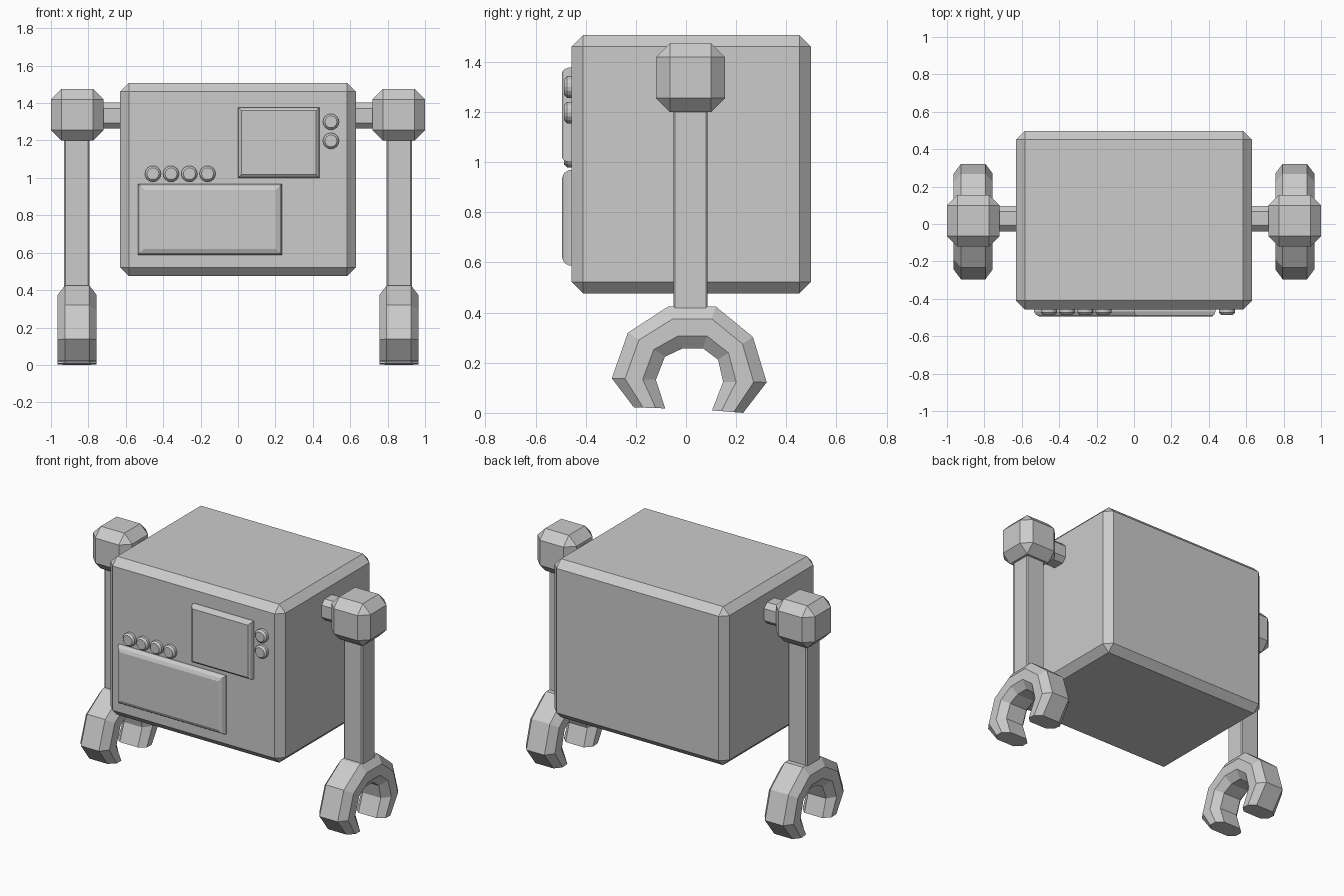
import bpy, bmesh, math
from mathutils import Vector

if "Cube" in bpy.data.objects:
    bpy.data.objects.remove(bpy.data.objects["Cube"])


def make_object(name, bm, mirror=False):
    bmesh.ops.recalc_face_normals(bm, faces=bm.faces)
    mesh = bpy.data.meshes.new(name)
    bm.to_mesh(mesh)
    bm.free()
    ob = bpy.data.objects.new(name, mesh)
    bpy.context.collection.objects.link(ob)
    if mirror:
        ob.modifiers.new("Mirror", "MIRROR").use_mirror_merge = False
    return ob


def box(name, lo, hi, chamfer, mirror=False, axis=None):
    """Box between two corners; axis limits the chamfer to edges along it."""
    bm = bmesh.new()
    bmesh.ops.create_cube(bm, size=1)
    for v in bm.verts:
        v.co = Vector([lo[i] + (v.co[i] + 0.5) * (hi[i] - lo[i]) for i in range(3)])
    edges = [e for e in bm.edges if axis is None
             or abs(e.verts[0].co[axis] - e.verts[1].co[axis]) > 1e-4]
    bmesh.ops.bevel(bm, geom=edges, offset=chamfer, segments=1,
                    affect='EDGES', profile=0.5)
    return make_object(name, bm, mirror)


def loft(name, rings, mirror=False):
    """Closed skin through equal-sized rings of points."""
    bm = bmesh.new()
    loops = [[bm.verts.new(p) for p in ring] for ring in rings]
    n = len(loops[0])
    for a, b in zip(loops, loops[1:]):
        for i in range(n):
            j = (i + 1) % n
            bm.faces.new((a[i], a[j], b[j], b[i]))
    bm.faces.new(loops[0])
    bm.faces.new(loops[-1])
    return make_object(name, bm, mirror)


FRONT = -0.456


def panel(name, x0, x1, z0, z1, inset):
    rings = []
    for d, y in ((0, FRONT + 0.02), (0, FRONT - 0.012),
                 (inset * 0.35, FRONT - 0.03), (inset, FRONT - 0.039)):
        rings.append([(x0 + d, y, z0 + d), (x1 - d, y, z0 + d),
                      (x1 - d, y, z1 - d), (x0 + d, y, z1 - d)])
    return loft(name, rings)


def button(name, x, z):
    rings = []
    for r, y in ((0.043, FRONT + 0.02), (0.043, FRONT - 0.018), (0.032, FRONT - 0.03)):
        rings.append([(x + r * math.cos(k * math.tau / 16), y,
                       z + r * math.sin(k * math.tau / 16)) for k in range(16)])
    return loft(name, rings)


# Body
box("body", (-0.63, FRONT, 0.476), (0.63, 0.498, 1.508), 0.046)

# Front panels and buttons
panel("upper_panel", 0.0, 0.435, 1.0, 1.377, 0.018)
panel("lower_panel", -0.535, 0.235, 0.588, 0.968, 0.032)
for i, x in enumerate((-0.455, -0.358, -0.26, -0.163)):
    button(f"row_button_{i + 1}", x, 1.022)
for i, z in enumerate((1.30, 1.198)):
    button(f"side_button_{i + 1}", 0.497, z)

# Arms, mirrored to both sides
box("shoulder_axles", (0.60, -0.039, 1.264), (0.74, 0.096, 1.402), 0.03, True, axis=0)
box("shoulders", (0.718, -0.12, 1.20), (1.0, 0.156, 1.475), 0.056, True)
box("arms", (0.795, -0.05, 0.38), (0.93, 0.086, 1.24), 0.007, True, axis=2)

# Claws: octagonal section swept between outer and inner outlines (y, z)
outer = [(-0.208, 0.022), (-0.296, 0.138), (-0.232, 0.32), (-0.07, 0.425),
         (0.118, 0.425), (0.267, 0.303), (0.322, 0.122), (0.228, 0.0)]
inner = [(-0.083, 0.018), (-0.12, 0.132), (-0.084, 0.224), (-0.014, 0.257),
         (0.068, 0.257), (0.128, 0.212), (0.148, 0.124), (0.104, 0.01)]
section = [(0.065, 0), (0.104, 0.3), (0.104, 0.7), (0.065, 1),
           (-0.065, 1), (-0.104, 0.7), (-0.104, 0.3), (-0.065, 0)]
loft("claws", [[(0.86 + dx, o[0] + (n[0] - o[0]) * t, o[1] + (n[1] - o[1]) * t)
                for dx, t in section] for o, n in zip(outer, inner)], True)
